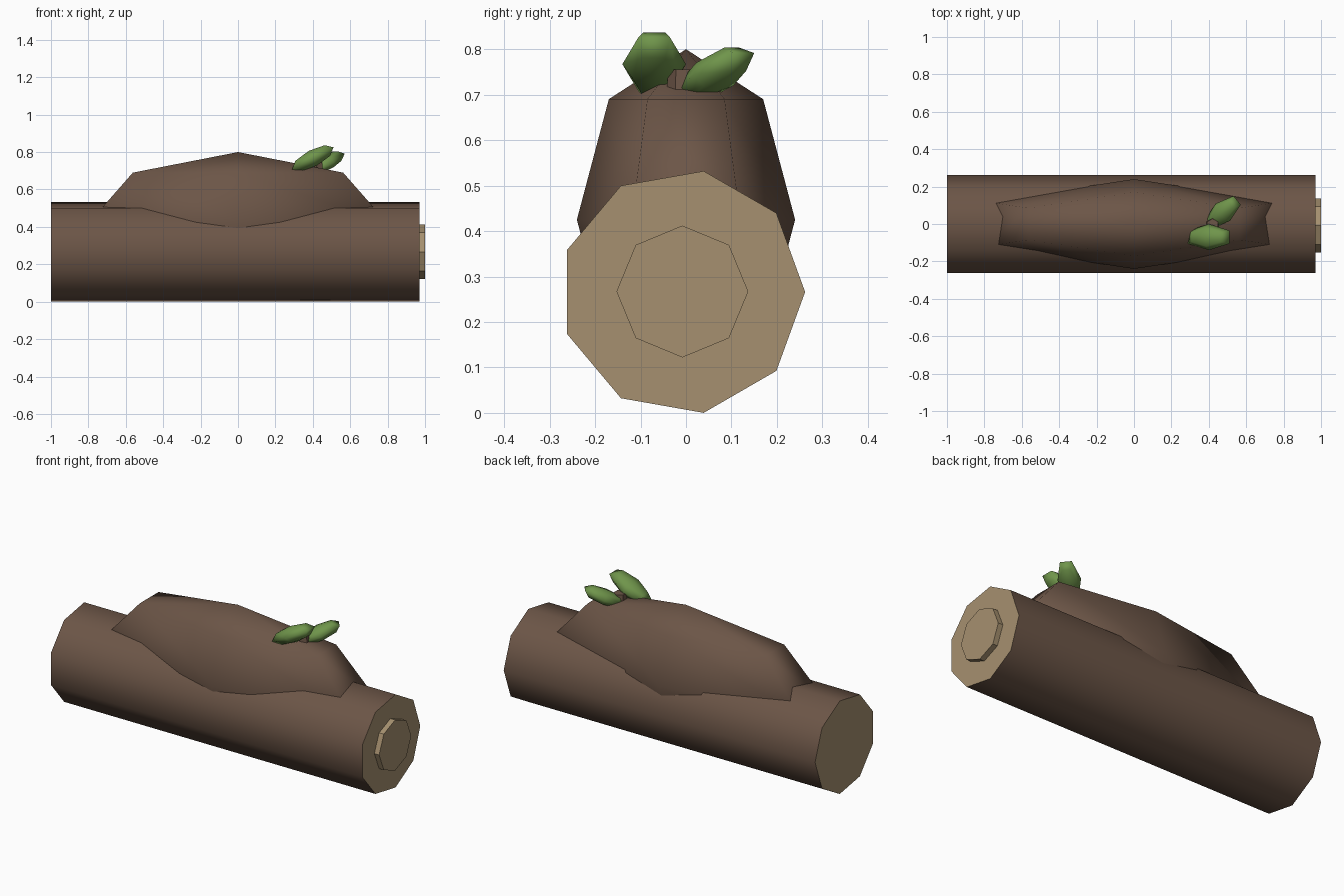
import bpy, bmesh, math
from mathutils import Vector

if "Cube" in bpy.data.objects:
    bpy.data.objects.remove(bpy.data.objects["Cube"])


def material(name, rgb):
    m = bpy.data.materials.new(name)
    m.diffuse_color = (*rgb, 1)
    m.use_nodes = True
    m.node_tree.nodes["Principled BSDF"].inputs["Base Color"].default_value = m.diffuse_color
    return m


BARK = material("bark brown", (0.15, 0.092, 0.063))
WOOD = material("cut wood tan", (0.38, 0.28, 0.16))
LEAF = material("leaf green", (0.16, 0.30, 0.07))


def add_object(name, bm, mats):
    bmesh.ops.recalc_face_normals(bm, faces=bm.faces)
    mesh = bpy.data.meshes.new(name)
    bm.to_mesh(mesh)
    bm.free()
    for m in mats:
        mesh.materials.append(m)
    ob = bpy.data.objects.new(name, mesh)
    bpy.context.collection.objects.link(ob)
    return ob


def prism_x(name, sides, radius, x0, x1, cy, cz, mats, smooth):
    """Prism along x with a corner at +y; caps take the last material."""
    bm = bmesh.new()
    rings = []
    for x in (x0, x1):
        rings.append([bm.verts.new((x, cy + radius * math.cos(a), cz + radius * math.sin(a)))
                      for a in (2 * math.pi * i / sides for i in range(sides))])
    for i in range(sides):
        j = (i + 1) % sides
        f = bm.faces.new((rings[0][i], rings[0][j], rings[1][j], rings[1][i]))
        f.smooth = smooth
    for ring in rings:
        bm.faces.new(ring).material_index = len(mats) - 1
    # keep the rim of each cap sharp
    for e in bm.edges:
        if abs(e.verts[0].co.x - e.verts[1].co.x) < 1e-6:
            e.smooth = False
    return add_object(name, bm, mats)


def blob(name, center, half_length, half_width, half_height, mat, tilt=0, turn=0):
    """Six-sided stretched sphere with blunt ends along its x axis."""
    bm = bmesh.new()
    bmesh.ops.create_uvsphere(bm, u_segments=6, v_segments=4, radius=1)
    # put corners at 30 and 90 degrees so the ends are blunt
    vmax = max(v.co.y for v in bm.verts)
    turned = vmax > 0.99
    for v in bm.verts:
        x, y, z = v.co
        if not turned:
            x, y = -y, x
        v.co = Vector((x / math.cos(math.pi / 6) * half_length, y * half_width, z * half_height))
    for f in bm.faces:
        f.smooth = True
    ob = add_object(name, bm, [mat])
    ob.location = center
    ob.rotation_euler = (0, -math.radians(tilt), math.radians(turn))
    return ob


# Lying log and the raised heartwood disc on its right end
prism_x("log", 9, 0.27, -1.0, 0.97, -0.008, 0.266, [BARK, WOOD], True)
prism_x("heartwood_disc", 8, 0.145, 0.96, 1.0, -0.008, 0.267, [WOOD], False)

# Bark hump on top
blob("bark_hump", (0, 0, 0.425), 0.795, 0.24, 0.375, BARK)

# Twig stub with two leaves
bm = bmesh.new()
bmesh.ops.create_cone(bm, cap_ends=True, segments=6, radius1=0.04, radius2=0.034, depth=0.08)
twig = add_object("twig", bm, [BARK])
twig.location = (0.42, -0.005, 0.715)
blob("front_leaf", (0.40, -0.07, 0.767), 0.125, 0.07, 0.045, LEAF, 28, 0)
blob("back_leaf", (0.475, 0.063, 0.745), 0.11, 0.06, 0.04, LEAF, 25, 40)
